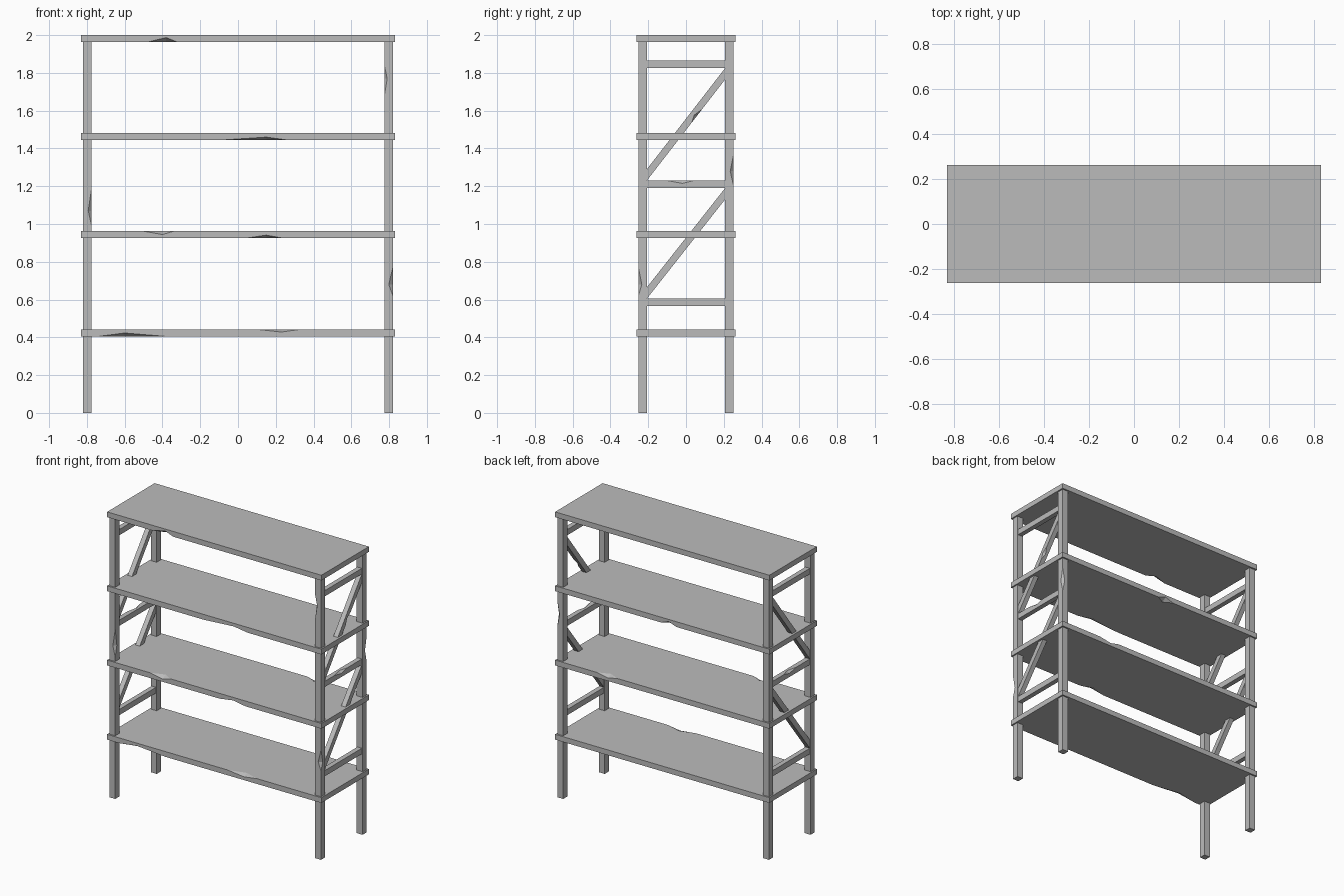
import bpy, bmesh
from mathutils import Vector

cube = bpy.data.objects.get("Cube")
if cube:
    bpy.data.objects.remove(cube, do_unlink=True)

grey = bpy.data.materials.new("plain grey")
grey.use_nodes = True
COLOUR = (0.5, 0.5, 0.5, 1)
grey.diffuse_color = COLOUR
grey.node_tree.nodes["Principled BSDF"].inputs["Base Color"].default_value = COLOUR

X, Y, Z = Vector((1, 0, 0)), Vector((0, 1, 0)), Vector((0, 0, 1))
AXES = {"x": X, "y": Y, "z": Z}


def hull(name, points):
    """Closed convex solid around the given points."""
    bm = bmesh.new()
    for p in points:
        bm.verts.new(p)
    bmesh.ops.convex_hull(bm, input=bm.verts)
    bmesh.ops.dissolve_limit(bm, angle_limit=0.001, verts=bm.verts, edges=bm.edges)
    bmesh.ops.recalc_face_normals(bm, faces=bm.faces)
    mesh = bpy.data.meshes.new(name)
    bm.to_mesh(mesh)
    bm.free()
    mesh.materials.append(grey)
    obj = bpy.data.objects.new(name, mesh)
    bpy.context.collection.objects.link(obj)
    return obj


def box(name, xs, ys, zs):
    return hull(name, [(x, y, z) for x in xs for y in ys for z in zs])


def chip(part, apex, along, before, after, inward_a, inward_b):
    """Split a shallow notch out of a straight edge; the apex is on the edge."""
    p, axis = Vector(apex), Vector(along).normalized()
    tip_a, tip_b = p + Vector(inward_a), p + Vector(inward_b)
    mid = (tip_a + tip_b) / 2
    corners = [p - axis * before, p + axis * after, tip_a, tip_b]
    cutter = hull("chip_cutter", [mid + (c - mid) * 1.6 for c in corners])
    cutter.hide_render = True
    cutter.hide_viewport = True
    cutter.display_type = 'WIRE'
    mod = part.modifiers.new("chip", 'BOOLEAN')
    mod.operation = 'DIFFERENCE'
    mod.solver = 'EXACT'
    mod.object = cutter


# Shelves
SX, SY, THICK = 0.83, 0.263, 0.037
bottoms = [0.405, 0.925, 1.445, 1.963]
shelves = [box(f"shelf_{i + 1}", (-SX, SX), (-SY, SY), (z, z + THICK))
           for i, z in enumerate(bottoms)]


def shelf_chip(i, side, top, x, before, after, height, depth=0.035):
    z = bottoms[i] + (THICK if top else 0)
    chip(shelves[i], (x, side * SY, z), X, before, after,
         Z * (-height if top else height), Y * (-side * depth))


# Worn spots on the front and back edges of the shelves
shelf_chip(0, -1, False, -0.60, 0.14, 0.22, 0.018)
shelf_chip(0, -1, True, 0.23, 0.13, 0.10, 0.014)
shelf_chip(1, -1, False, 0.15, 0.11, 0.09, 0.016)
shelf_chip(1, -1, True, -0.40, 0.10, 0.06, 0.018)
shelf_chip(2, -1, False, 0.15, 0.23, 0.11, 0.015)
shelf_chip(3, -1, False, -0.38, 0.10, 0.06, 0.024)
shelf_chip(1, 1, True, 0.42, 0.07, 0.09, 0.016)
shelf_chip(2, 1, False, -0.05, 0.06, 0.06, 0.022)

# Posts
IN_X, OUT_X, IN_Y, OUT_Y = 0.775, 0.82, 0.207, 0.252
posts = {}
for sx, left in ((1, "left"), (-1, "right")):
    for sy, end in ((-1, "front"), (1, "back")):
        posts[sx, sy] = box(f"{end}_{left}_post", (sx * IN_X, sx * OUT_X),
                            (sy * IN_Y, sy * OUT_Y), (0, 1.97))

chip(posts[1, -1], (OUT_X, -OUT_Y, 0.68), Z, 0.06, 0.09, -X * 0.022, Y * 0.018)
chip(posts[1, -1], (IN_X, -OUT_Y, 1.77), Z, 0.09, 0.07, X * 0.015, Y * 0.02)
chip(posts[-1, -1], (-IN_X, -OUT_Y, 1.07), Z, 0.08, 0.12, -X * 0.018, Y * 0.018)
chip(posts[1, 1], (OUT_X, OUT_Y, 1.28), Z, 0.08, 0.09, -X * 0.018, -Y * 0.018)

# End frames: rungs and diagonal braces
RUNG, HALF = 0.04, 0.017
CX = (IN_X + OUT_X) / 2
for sx, left in ((1, "left"), (-1, "right")):
    xs = (sx * CX - HALF, sx * CX + HALF)
    rungs = [box(f"{left}_rung_{i + 1}", xs, (-IN_Y, IN_Y), (z, z + RUNG))
             for i, z in enumerate((0.565, 1.19, 1.825))]
    chip(rungs[1], (sx * (CX + HALF), -0.02 * sx, 1.19 + RUNG), Y, 0.08, 0.06,
         -Z * 0.015, -X * sx * 0.018)
    for i, (low, high) in enumerate(((0.605, 1.19), (1.23, 1.825))):
        ends = ((-IN_Y, low), (-IN_Y, low + 0.06), (IN_Y, high - 0.06), (IN_Y, high))
        brace = hull(f"{left}_brace_{i + 1}", [(x, y, z) for x in xs for y, z in ends])
        if i == 1 and sx == 1:
            slope = Vector((0, 2 * IN_Y, high - low - 0.06)).normalized()
            y = 0.055
            z = low + (y + IN_Y) * slope.z / slope.y
            chip(brace, (CX + HALF, y, z), slope, 0.04, 0.05,
                 Vector((0, -slope.z, slope.y)) * 0.014, -X * 0.014)
